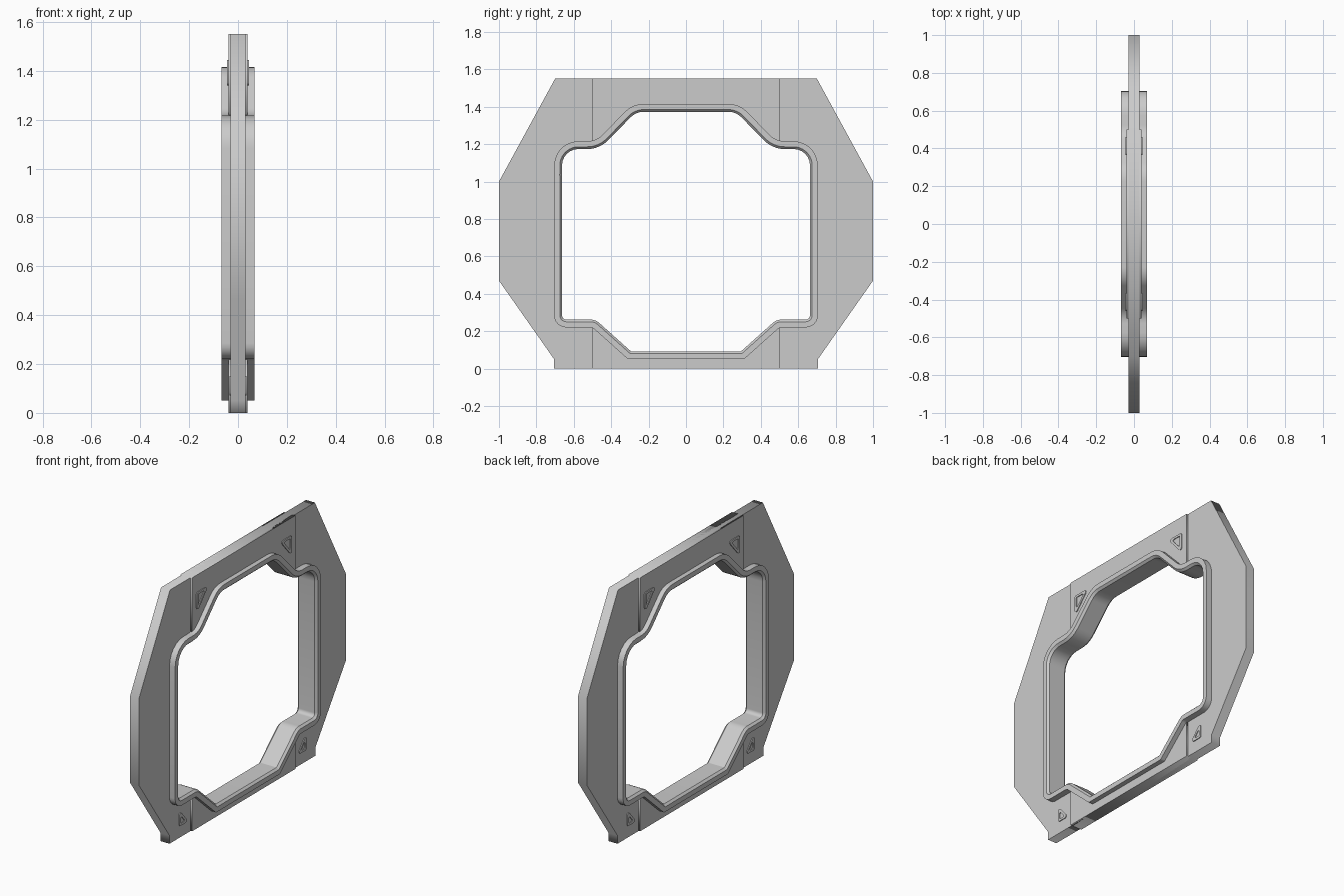
import bpy, bmesh, math
from mathutils import Vector

if "Cube" in bpy.data.objects:
    bpy.data.objects.remove(bpy.data.objects["Cube"])

# Right half of the opening rim: (y, z, corner radius), top to bottom
HALF = [(0.285, 1.415, 0.14), (0.48, 1.216, 0.11), (0.705, 1.216, 0.13),
        (0.705, 0.22, 0.065), (0.50, 0.22, 0.03), (0.31, 0.05, 0.02)]
RIM = HALF + [(-y, z, r) for y, z, r in reversed(HALF)]   # clockwise


def contour(corners, inset=0.0, seg=6):
    """Inset a clockwise outline and round its corners."""
    n, out = len(corners), []
    pts = [Vector(c[:2]) for c in corners]
    new, turns = [], []
    for i in range(n):
        a = (pts[i] - pts[i - 1]).normalized()
        b = (pts[(i + 1) % n] - pts[i]).normalized()
        na, nb = Vector((a.y, -a.x)), Vector((b.y, -b.x))
        new.append(pts[i] + (na + nb) * inset / (1 + na.dot(nb)))
        turns.append((a, b, a.x * b.y - a.y * b.x))
    for p, (a, b, cross), c in zip(new, turns, corners):
        r = max(c[2] - inset, 0.006) if cross < 0 else c[2] + inset
        half = math.acos(max(-1, min(1, a.dot(b)))) / 2
        t = r * math.tan(half)
        s = 1 if cross > 0 else -1
        centre = p - a * t + Vector((-a.y, a.x)) * r * s
        start = (p - a * t) - centre
        for k in range(seg + 1):
            ang = s * 2 * half * k / seg
            out.append(centre + Vector((start.x * math.cos(ang) - start.y * math.sin(ang),
                                        start.x * math.sin(ang) + start.y * math.cos(ang))))
    return out


def slab(name, loops, half_thick):
    """Flat YZ slab from an outline plus optional hole, centred on x = 0."""
    cu = bpy.data.curves.new(name, 'CURVE')
    cu.dimensions, cu.fill_mode, cu.extrude = '2D', 'BOTH', half_thick
    for loop in loops:
        sp = cu.splines.new('POLY')
        sp.points.add(len(loop) - 1)
        for p, co in zip(sp.points, loop):
            p.co = (co[0], co[1], 0, 1)
        sp.use_cyclic_u = True
    ob = bpy.data.objects.new(name, cu)
    bpy.context.collection.objects.link(ob)
    ob.rotation_euler = (math.pi / 2, 0, math.pi / 2)
    bpy.ops.object.select_all(action='DESELECT')
    ob.select_set(True)
    bpy.context.view_layer.objects.active = ob
    bpy.ops.object.convert(target='MESH')
    return bpy.context.object


# Main plate with the opening
side = [(0.70, 1.55), (1.0, 1.0), (1.0, 0.47), (0.705, 0.05), (0.705, 0.0)]
slab("frame_plate", [side + [(-y, z) for y, z in reversed(side)], contour(RIM, 0.02)], 0.03)

# Slightly thicker header and sill panels
hidden = [(0.5, 1.20), (0.475, 1.196), (0.277, 1.395)]
top = [(0.5, 1.55)] + hidden
slab("header_panel", [top + [(-y, z) for y, z in reversed(top)]], 0.039)
low = [(0.5, 0.0), (0.5, 0.235), (0.30, 0.07)]
slab("sill_panel", [low + [(-y, z) for y, z in reversed(low)]], 0.039)

# Raised rim around the opening, swept section with inner chamfer
section = [(0, -0.068), (0, 0.068), (0.03, 0.068), (0.042, 0.055),
           (0.042, -0.055), (0.03, -0.068)]
bm = bmesh.new()
rings = [[bm.verts.new((x, p.x, p.y)) for p in contour(RIM, d)] for d, x in section]
for i, r in enumerate(rings):
    q = rings[(i + 1) % len(rings)]
    for j in range(len(r)):
        k = (j + 1) % len(r)
        bm.faces.new((r[j], r[k], q[k], q[j]))
bmesh.ops.recalc_face_normals(bm, faces=bm.faces)
me = bpy.data.meshes.new("opening_rim")
bm.to_mesh(me)
bm.free()
rim = bpy.data.objects.new("opening_rim", me)
bpy.context.collection.objects.link(rim)
bpy.ops.object.select_all(action='DESELECT')
rim.select_set(True)
bpy.context.view_layer.objects.active = rim
bpy.ops.object.shade_smooth_by_angle(angle=math.radians(30))

# Triangular raised marks, showing on both faces
marks = {"upper_mark": ([(0.35, 1.445, 0.012), (0.46, 1.445, 0.012), (0.46, 1.32, 0.012)], 0.044),
         "lower_mark": ([(0.53, 0.072, 0.012), (0.615, 0.172, 0.012), (0.615, 0.072, 0.012)], 0.035)}
for name, (tri, h) in marks.items():
    loops = [contour(tri, d, 3) for d in (0, 0.014)]
    for label, s in (("right", 1), ("left", -1)):
        slab(f"{name}_{label}", [[(p.x * s, p.y) for p in lp] for lp in loops], h)
